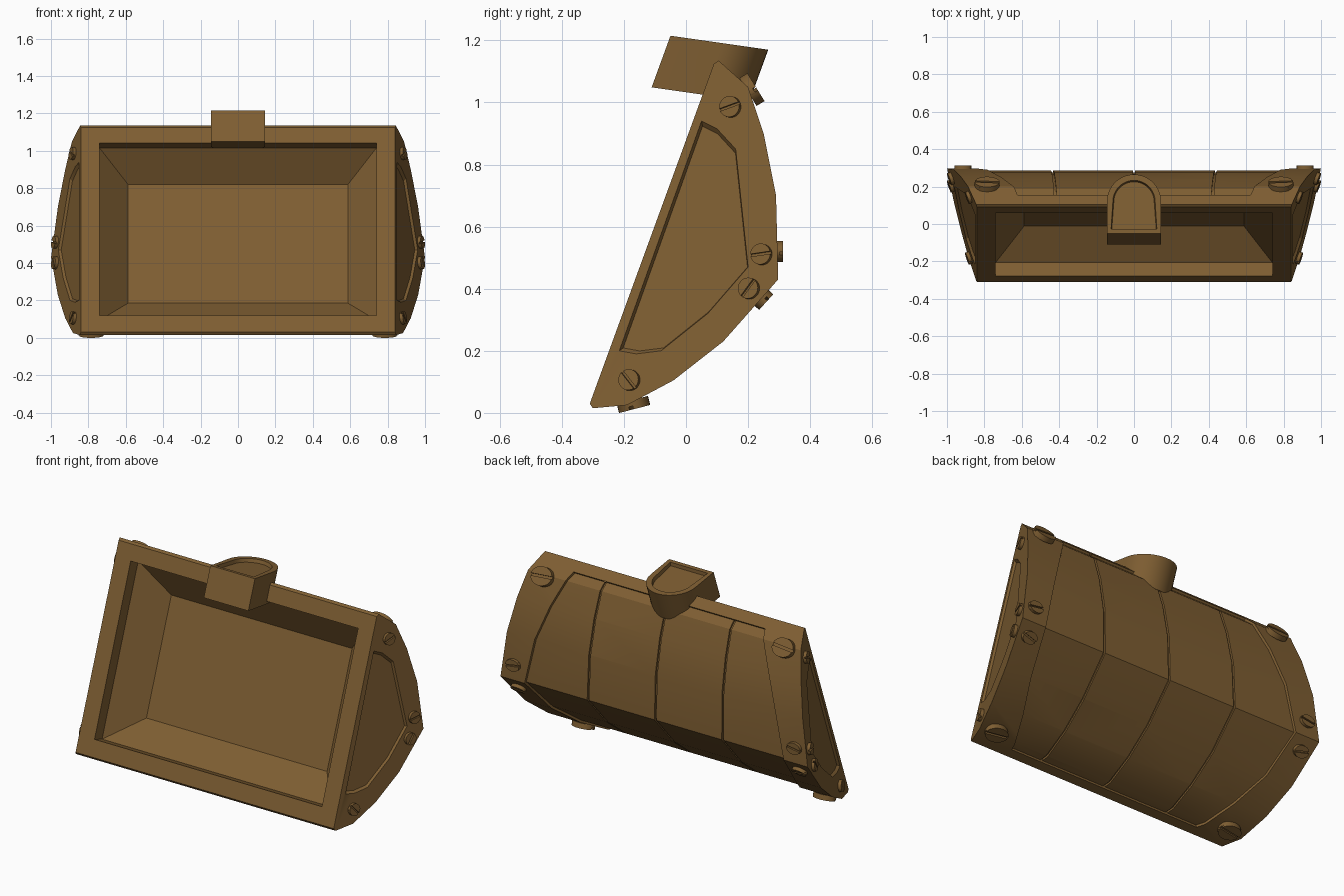
import bpy, bmesh, math
from mathutils import Vector, Matrix

cube = bpy.data.objects.get("Cube")
if cube:
    bpy.data.objects.remove(cube, do_unlink=True)

brown = bpy.data.materials.new("brown")
brown.use_nodes = True
brown.diffuse_color = (0.21, 0.112, 0.032, 1)
brown.node_tree.nodes["Principled BSDF"].inputs["Base Color"].default_value = brown.diffuse_color

# Tilted front plane: origin at its lower edge, UP along it, BACK into the body
ORIGIN = Vector((0, -0.31, 0.03))
UP = Vector((0, 0.40, 1.095)).normalized()
BACK = Vector((0, UP.z, -UP.y))
FLARE = 0.368


def half_width(y, z):
    return 0.84 + FLARE * max(0, (Vector((0, y, z)) - ORIGIN).dot(BACK))


def loft(bm, rings):
    """Close a stack of equal point rings into a solid."""
    rows = [[bm.verts.new(p) for p in ring] for ring in rings]
    n = len(rows[0])
    for a, b in zip(rows, rows[1:]):
        for i in range(n):
            j = (i + 1) % n
            bm.faces.new((a[i], a[j], b[j], b[i]))
    bm.faces.new(rows[0][::-1])
    return bm.faces.new(rows[-1])


def finish(bm, name):
    bmesh.ops.recalc_face_normals(bm, faces=bm.faces)
    mesh = bpy.data.meshes.new(name)
    bm.to_mesh(mesh)
    bm.free()
    mesh.materials.append(brown)
    ob = bpy.data.objects.new(name, mesh)
    bpy.context.collection.objects.link(ob)
    return ob


def solid(name, rings):
    bm = bmesh.new()
    loft(bm, rings)
    return finish(bm, name)


def activate(ob):
    bpy.ops.object.select_all(action='DESELECT')
    ob.select_set(True)
    bpy.context.view_layer.objects.active = ob


def cut(ob, cutter):
    cutter.hide_render = True
    activate(ob)
    mod = ob.modifiers.new("cut", 'BOOLEAN')
    mod.operation, mod.solver, mod.object = 'DIFFERENCE', 'EXACT', cutter
    bpy.ops.object.modifier_apply(modifier=mod.name)
    bpy.data.objects.remove(cutter, do_unlink=True)


def smooth(ob):
    activate(ob)
    bpy.ops.object.shade_smooth_by_angle(angle=math.radians(28))


# Bucket body: side profile lofted between the two flared ends
profile = [(-0.31, 0.03), (-0.30, 0.015), (-0.19, 0.025), (-0.04, 0.105), (0.12, 0.23),
           (0.297, 0.43), (0.29, 0.70), (0.25, 0.90), (0.20, 1.05), (0.105, 1.135), (0.09, 1.125)]
body = solid("bucket_body", [[(s * half_width(y, z), y, z) for y, z in profile] for s in (-1, 1)])


# Front opening: straight step, then tapered walls
def opening_ring(depth, inset):
    x, low, high = 0.74 - inset, 0.096 + inset, 1.076 - inset
    return [ORIGIN + UP * s + BACK * depth + Vector((sx, 0, 0))
            for sx, s in ((-x, low), (x, low), (x, high), (-x, high))]


cut(body, solid("opening_cutter", [opening_ring(-0.1, 0), opening_ring(0.075, 0),
                                   opening_ring(0.227, 0.152)]))

# Side panels: shallow recess in each flared end
side_normal = (Vector((1, 0, 0)) - BACK * FLARE).normalized()
panel = [(-0.215, 0.20), (0.05, 0.94), (0.10, 0.915), (0.16, 0.85), (0.20, 0.47),
         (0.07, 0.32), (-0.08, 0.20), (-0.16, 0.19)]
for s in (-1, 1):
    pts = [Vector((half_width(y, z), y, z)) for y, z in panel]
    mid = sum(pts, Vector()) / len(pts)
    rings = []
    for off, scale in ((0.03, 1), (0, 1), (-0.014, 0.965)):
        ring = [mid + (p - mid) * scale + side_normal * off for p in pts]
        rings.append([(s * p.x, p.y, p.z) for p in ring])
    cut(body, solid("side_cutter", rings))

# Back panel: recess following the curved skin (y, z, half width)
stations = [(-0.24, 0.02, 0.63), (-0.19, 0.025, 0.65), (-0.04, 0.105, 0.72), (0.12, 0.23, 0.80),
            (0.297, 0.43, 0.85), (0.29, 0.70, 0.79), (0.25, 0.90, 0.717), (0.20, 1.05, 0.65),
            (0.155, 1.09, 0.63)]


def skin_rings(left, right, depth, slope=0):
    rings = []
    for i, (y, z, w) in enumerate(stations):
        a, b = stations[max(i - 1, 0)], stations[min(i + 1, len(stations) - 1)]
        n = Vector((0, b[1] - a[1], a[0] - b[0])).normalized()
        p = Vector((0, y, z))
        x0, x1 = left(w), right(w)
        inner, outer = p - n * depth, p + n * 0.03
        rings.append([(x0 + slope, *inner.yz), (x1 - slope, *inner.yz),
                      (x1, *outer.yz), (x0, *outer.yz)])
    return rings


cut(body, solid("back_cutter", skin_rings(lambda w: -w, lambda w: w, 0.013, 0.01)))

# Plate seams on the back
for s in (-1, 0, 1):
    cut(body, solid("seam_cutter", skin_rings(lambda w: s * (0.37 + 0.08 * w) - 0.006,
                                              lambda w: s * (0.37 + 0.08 * w) + 0.006, 0.024)))
smooth(body)

# Mounting lug: D-shaped block with a recessed top
outline = [(-0.145, -0.05), (0.145, -0.05)]
outline += [(0.145 * math.cos(math.pi * k / 20), 0.12 + 0.145 * math.sin(math.pi * k / 20))
            for k in range(21)]
top = [Vector((x, y, 1.215 - (y + 0.05) * 0.143)) for x, y in outline]
bm = bmesh.new()
cap = loft(bm, [[p - UP * 0.177 for p in top], top])
bmesh.ops.recalc_face_normals(bm, faces=bm.faces)
bmesh.ops.inset_region(bm, faces=[cap], thickness=0.032)
bmesh.ops.inset_region(bm, faces=[cap], thickness=0.005, depth=-0.02)
smooth(finish(bm, "mounting_lug"))


# Slotted screws: low disc with two half heads above it
def arc(start, end, count):
    return [(math.cos(start + (end - start) * k / count), math.sin(start + (end - start) * k / count))
            for k in range(count + 1)]


def screw(name, pos, normal, rx, ry, turn, mirror):
    normal = Vector(normal).normalized()
    side = Vector((1, 0, 0)) if abs(normal.x) < 0.5 else Vector((0, 1, 0))
    side = (side - normal * side.dot(normal)).normalized()
    other = normal.cross(side)
    spin = Matrix.Rotation(turn, 2)
    bm = bmesh.new()
    gap = 0.13
    shapes = [(arc(0, math.tau, 24)[:-1], 0.007), (arc(gap, math.pi - gap, 12), 0.018),
              (arc(math.pi + gap, math.tau - gap, 12), 0.018)]
    for pts, height in shapes:
        rings = []
        for h in (-0.012, height):
            ring = []
            for p in pts:
                q = spin @ Vector(p)
                v = Vector(pos) + side * q.x * rx + other * q.y * ry + normal * h
                ring.append((mirror * v.x, v.y, v.z))
            rings.append(ring)
        loft(bm, rings)
    smooth(finish(bm, name))


side_screws = [(0.145, 0.985, 0.3), (0.245, 0.51, 0.1), (0.205, 0.40, 0.9), (-0.18, 0.105, -0.9)]
back_screws = [(0.785, 0.21, 1.04, (0, 0.85, 0.52), 0.067, 0.053, 0.1),
               (0.915, 0.294, 0.52, (0, 1, 0), 0.045, 0.034, 0.2),
               (0.915, 0.245, 0.369, (0, 0.74, -0.67), 0.045, 0.034, -0.3),
               (0.785, -0.17, 0.03, (0, 0.25, -0.97), 0.067, 0.052, 0.2)]
for label, m in (("left", 1), ("right", -1)):
    for i, (y, z, turn) in enumerate(side_screws):
        screw(f"{label}_side_screw_{i + 1}", (half_width(y, z), y, z), side_normal,
              0.034, 0.034, turn, m)
    for i, (x, y, z, normal, rx, ry, turn) in enumerate(back_screws):
        screw(f"{label}_back_screw_{i + 1}", (x, y, z), normal, rx, ry, turn, m)
